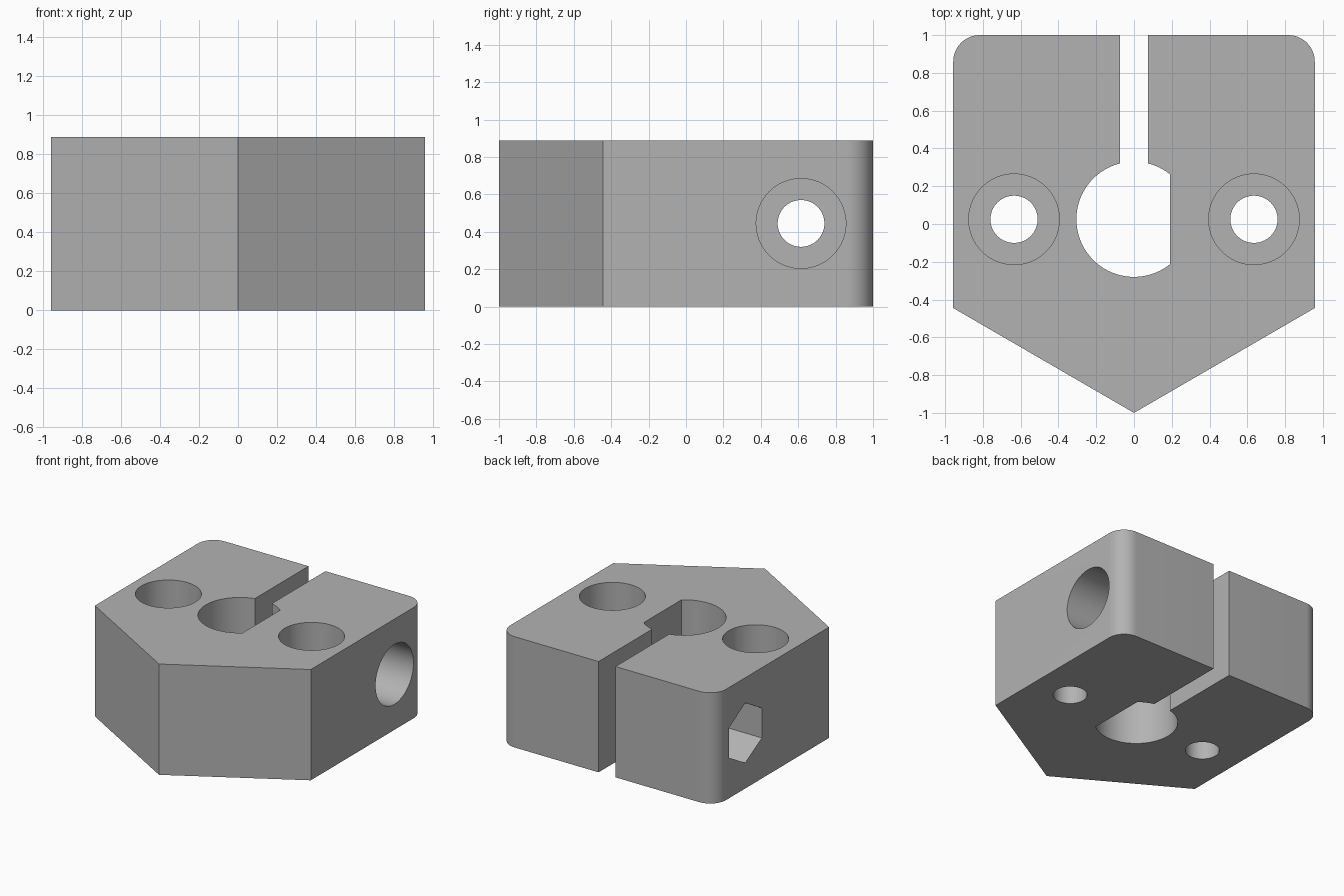
import bpy, bmesh
from math import sin, cos, pi, radians, asin, acos
from mathutils import Matrix, Vector

if "Cube" in bpy.data.objects:
    bpy.data.objects.remove(bpy.data.objects["Cube"])

W, H = 0.957, 0.888          # half width, height
SLOT, CORNER = 0.075, 0.14   # half slot width, back corner radius
BORE_R, BORE_Y, FLAT_X = 0.305, 0.025, 0.19
SCREW_X, CLAMP_Y, CLAMP_Z = 0.635, 0.615, 0.445
HOLE_R, HEAD_R = 0.125, 0.24
HEAD_DEPTH, CLAMP_DEPTH = 0.48, 0.40

grey = bpy.data.materials.new("light grey")
grey.diffuse_color = (0.45, 0.45, 0.45, 1)
grey.use_nodes = True
grey.node_tree.nodes["Principled BSDF"].inputs["Base Color"].default_value = grey.diffuse_color


def arc(cx, cy, r, a0, a1, n):
    return [(cx + r * cos(a0 + (a1 - a0) * i / n),
             cy + r * sin(a0 + (a1 - a0) * i / n)) for i in range(n + 1)]


def make_object(name, bm):
    bmesh.ops.recalc_face_normals(bm, faces=bm.faces[:])
    mesh = bpy.data.meshes.new(name)
    bm.to_mesh(mesh)
    bm.free()
    mesh.materials.append(grey)
    obj = bpy.data.objects.new(name, mesh)
    bpy.context.collection.objects.link(obj)
    return obj


def cutter(name, r, start, end, sides=64):
    """Prism or cylinder running from start to end."""
    a, b = Vector(start), Vector(end)
    turn = (b - a).to_track_quat('Z', 'Y').to_matrix().to_4x4()
    bm = bmesh.new()
    bmesh.ops.create_cone(bm, cap_ends=True, segments=sides, radius1=r, radius2=r,
                          depth=(b - a).length,
                          matrix=Matrix.Translation((a + b) / 2) @ turn)
    obj = make_object(name, bm)
    obj.hide_render = True
    return obj


# Body outline: pointed front, rounded back corners, slot opening into a D-shaped bore
slot_a = acos(SLOT / BORE_R)
flat_a = acos(FLAT_X / BORE_R)
outline = [(0, -1), (W, -0.445)]
outline += arc(W - CORNER, 1 - CORNER, CORNER, 0, pi / 2, 12)
outline += [(SLOT, 1)]
outline += arc(0, BORE_Y, BORE_R, slot_a, flat_a, 6)
outline += arc(0, BORE_Y, BORE_R, -flat_a, -pi - slot_a, 48)
outline += [(-SLOT, 1)]
outline += arc(CORNER - W, 1 - CORNER, CORNER, pi / 2, pi, 12)
outline += [(-W, -0.445)]

bm = bmesh.new()
base = bm.faces.new([bm.verts.new((x, y, 0)) for x, y in outline])
top = bmesh.ops.extrude_face_region(bm, geom=[base])["geom"]
bmesh.ops.translate(bm, vec=(0, 0, H),
                    verts=[v for v in top if isinstance(v, bmesh.types.BMVert)])
body = make_object("clamp_body", bm)

# Vertical screw holes with wide head recesses
cutters = []
for side, x in (("left", -SCREW_X), ("right", SCREW_X)):
    cutters.append(cutter(side + "_screw_hole", HOLE_R, (x, BORE_Y, -0.1), (x, BORE_Y, H)))
    cutters.append(cutter(side + "_head_recess", HEAD_R,
                          (x, BORE_Y, H - HEAD_DEPTH), (x, BORE_Y, H + 0.1)))

# Cross bolt: through hole, round head recess on the right, hexagonal nut pocket on the left
cutters.append(cutter("clamp_bolt_hole", HOLE_R,
                      (-W + 0.1, CLAMP_Y, CLAMP_Z), (W - 0.1, CLAMP_Y, CLAMP_Z)))
cutters.append(cutter("bolt_head_recess", HEAD_R,
                      (W - CLAMP_DEPTH, CLAMP_Y, CLAMP_Z), (W + 0.1, CLAMP_Y, CLAMP_Z)))

# Nut pocket has a corner pointing straight up
bm = bmesh.new()
hexagon = [(HEAD_R * sin(i * pi / 3), HEAD_R * cos(i * pi / 3)) for i in range(6)]
face = bm.faces.new([bm.verts.new((-W - 0.1, CLAMP_Y + y, CLAMP_Z + z)) for y, z in hexagon])
far = bmesh.ops.extrude_face_region(bm, geom=[face])["geom"]
bmesh.ops.translate(bm, vec=(CLAMP_DEPTH + 0.1, 0, 0),
                    verts=[v for v in far if isinstance(v, bmesh.types.BMVert)])
nut = make_object("nut_pocket", bm)
nut.hide_render = True
cutters.append(nut)

# Cut everything, bake the result and remove the cutters
for c in cutters:
    mod = body.modifiers.new(c.name, 'BOOLEAN')
    mod.operation, mod.solver, mod.object = 'DIFFERENCE', 'EXACT', c
deps = bpy.context.evaluated_depsgraph_get()
baked = bpy.data.meshes.new_from_object(body.evaluated_get(deps))
body.modifiers.clear()
body.data = baked
for c in cutters:
    bpy.data.objects.remove(c)

bpy.ops.object.select_all(action='DESELECT')
body.select_set(True)
bpy.context.view_layer.objects.active = body
bpy.ops.object.shade_smooth_by_angle(angle=radians(30))
